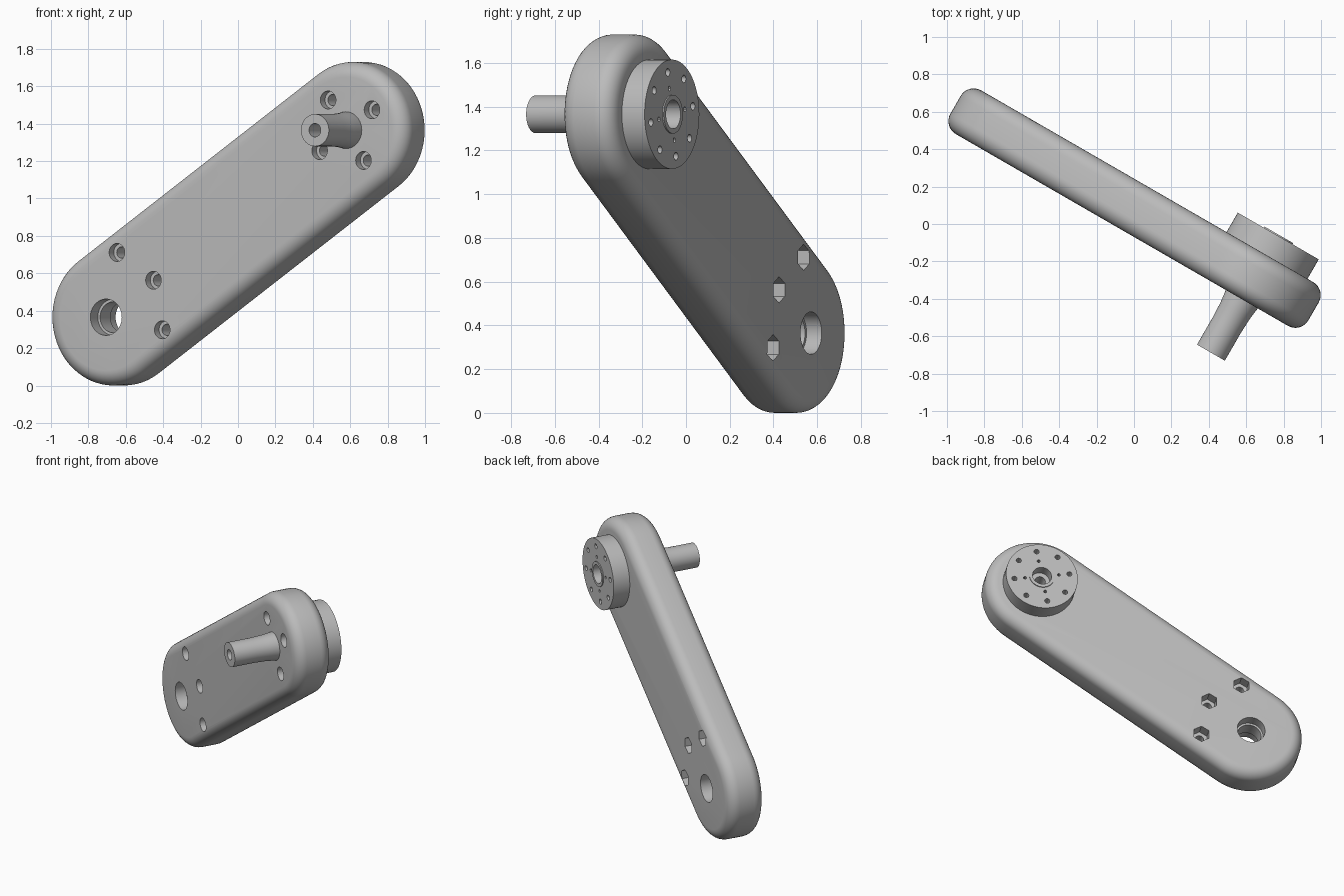
import bpy
import bmesh
from math import sin, cos, pi, radians, atan2
from mathutils import Matrix, Vector

cube = bpy.data.objects.get("Cube")
if cube:
    bpy.data.objects.remove(cube, do_unlink=True)

# Working frame: X along the arm's width, Y up, Z out of the front face
U = Vector((cos(radians(30)), -sin(radians(30)), 0))
UP = Vector((0, 0, 1))
FRAME = Matrix((U, UP, U.cross(UP))).transposed().to_4x4()

LOW = Vector((-0.78, 0.365))
HIGH = Vector((0.70, 0.365 + 1.0))
TILT = atan2(HIGH.y - LOW.y, HIGH.x - LOW.x)
RADIUS, FRONT, BACK, FILLET = 0.365, 0.06, -0.21, 0.08

grey = bpy.data.materials.new("grey metal")
grey.use_nodes = True
COLOUR = (0.5, 0.5, 0.5, 1)
grey.diffuse_color = COLOUR
grey.node_tree.nodes["Principled BSDF"].inputs["Base Color"].default_value = COLOUR


def loft(name, rings, capped=True):
    """Skin a list of equal-length rings; capped ends, or closed into a loop."""
    bm = bmesh.new()
    loops = [[bm.verts.new(p) for p in ring] for ring in rings]
    pairs = list(zip(loops, loops[1:]))
    if capped:
        bm.faces.new(loops[0])
        bm.faces.new(loops[-1])
    else:
        pairs.append((loops[-1], loops[0]))
    for a, b in pairs:
        for i in range(len(a)):
            j = (i + 1) % len(a)
            bm.faces.new((a[i], a[j], b[j], b[i]))
    bmesh.ops.recalc_face_normals(bm, faces=bm.faces)
    mesh = bpy.data.meshes.new(name)
    bm.to_mesh(mesh)
    bm.free()
    mesh.materials.append(grey)
    obj = bpy.data.objects.new(name, mesh)
    obj.matrix_world = FRAME
    bpy.context.collection.objects.link(obj)
    return obj


def circle(centre, radius, depth, sides=32, turn=0.0):
    angles = [turn + 2 * pi * i / sides for i in range(sides)]
    return [(centre.x + radius * cos(a), centre.y + radius * sin(a), depth) for a in angles]


def stadium(radius, depth, steps=32):
    points = []
    for centre, start in ((HIGH, TILT - pi / 2), (LOW, TILT + pi / 2)):
        for i in range(steps + 1):
            a = start + pi * i / steps
            points.append((centre.x + radius * cos(a), centre.y + radius * sin(a), depth))
    return points


def around(centre, radius, angle):
    return centre + Vector((cos(angle), sin(angle))) * radius


def drill(target, centre, radius, start, end, sides=32, turn=0.0):
    """Cut a straight hole or pocket between two depths."""
    cutter = loft("cutter", [circle(centre, radius, d, sides, turn) for d in (start, end)])
    cutter.hide_render = True
    mod = target.modifiers.new("hole", "BOOLEAN")
    mod.operation = "DIFFERENCE"
    mod.solver = "EXACT"
    mod.object = cutter
    bpy.context.view_layer.objects.active = target
    bpy.ops.object.modifier_apply(modifier=mod.name)
    bpy.data.objects.remove(cutter, do_unlink=True)


# Arm: rounded slab with filleted front and back rims
rim = []
for i in range(9):
    a = i / 8 * pi / 2
    rim.append((RADIUS - FILLET * (1 - sin(a)), FILLET * (1 - cos(a))))
rings = [stadium(r, BACK + d) for r, d in rim]
rings += [stadium(r, FRONT - d) for r, d in reversed(rim)]
arm = loft("arm", rings)

OUT, UNDER = FRONT + 0.1, BACK - 0.1

# Stepped bearing hole at the lower end
drill(arm, LOW, 0.083, OUT, UNDER, 48)
drill(arm, LOW, 0.097, OUT, FRONT - 0.08, 48)
drill(arm, LOW, 0.097, UNDER, BACK + 0.08, 48)

# Lower bolt holes: round counterbore in front, hexagonal nut pocket behind
for k in (-1, 0, 1):
    spot = around(LOW, 0.353, TILT + k * pi / 4)
    drill(arm, spot, 0.03, OUT, UNDER)
    drill(arm, spot, 0.048, OUT, FRONT - 0.05)
    drill(arm, spot, 0.06, UNDER, BACK + 0.08, 6, pi / 2)

# Upper bolt holes around the shaft, and clearance for the hub
drill(arm, HIGH, 0.06, OUT, UNDER)
for k in range(4):
    spot = around(HIGH, 0.195, TILT + k * pi / 2)
    drill(arm, spot, 0.03, OUT, UNDER)
    drill(arm, spot, 0.048, OUT, FRONT - 0.05)

# Hub: hollow shaft in front, flange disc with raised collar behind
profile = [(0.036, 0.39), (0.086, 0.39), (0.086, 0.22), (0.09, 0.13), (0.1, 0.05),
           (0.1, -0.2), (0.25, -0.2), (0.25, -0.33), (0.088, -0.33), (0.088, -0.337),
           (0.066, -0.337), (0.066, -0.26), (0.036, -0.26)]
hub = loft("hub", [circle(HIGH, r, d, 64) for r, d in profile], capped=False)
for k in range(8):
    drill(hub, around(HIGH, 0.195, TILT + k * pi / 4), 0.018, -0.4, -0.26, 16)
for k in range(4):
    drill(hub, around(HIGH, 0.12, TILT + pi / 4 + k * pi / 2), 0.011, -0.4, -0.28, 12)

# Smooth curved walls, keep machined edges crisp
bpy.ops.object.select_all(action="DESELECT")
for obj in (arm, hub):
    obj.select_set(True)
bpy.context.view_layer.objects.active = arm
bpy.ops.object.shade_smooth_by_angle(angle=radians(30))
